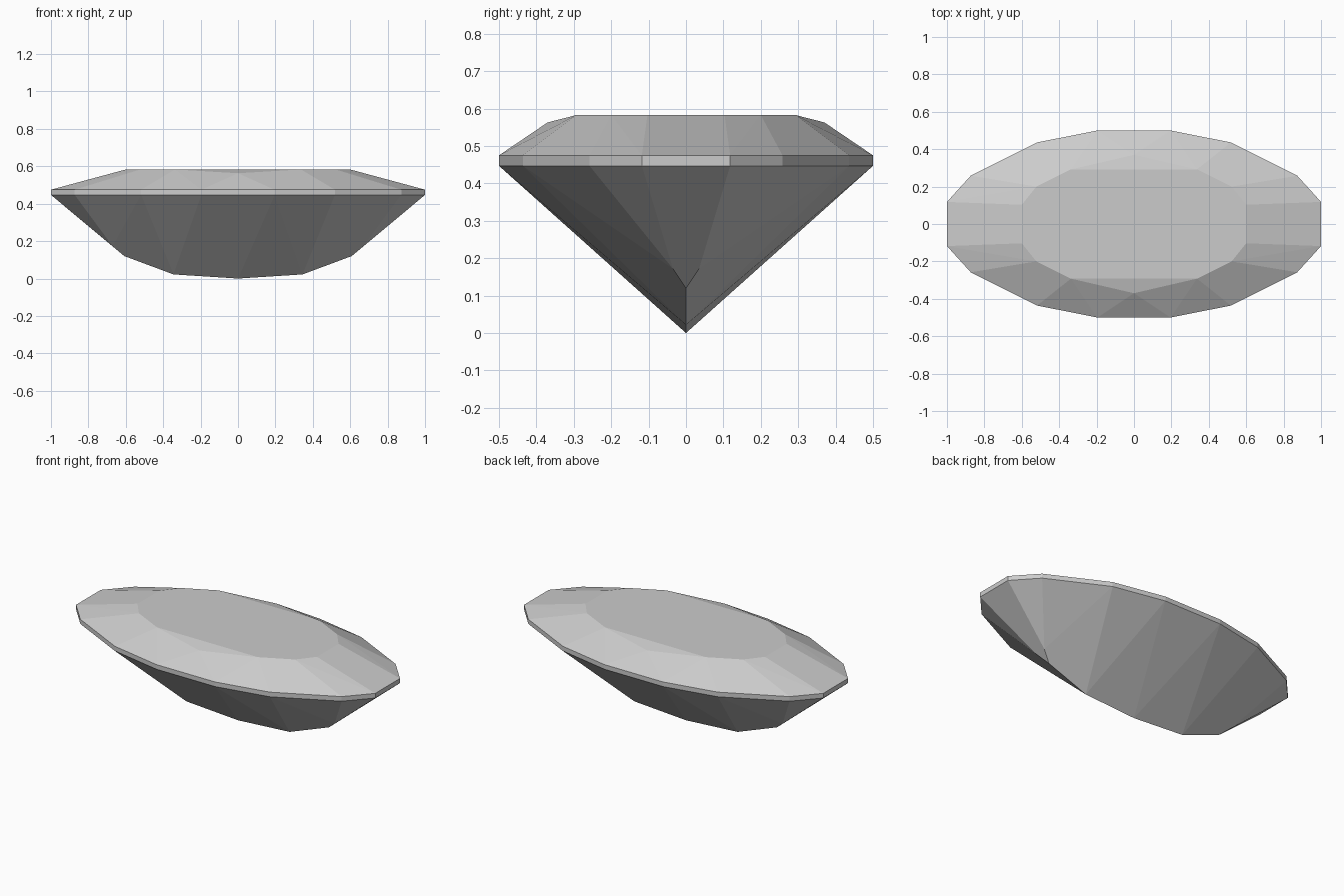
import bpy
import bmesh
import math

cube = bpy.data.objects.get("Cube")
if cube:
    bpy.data.objects.remove(cube, do_unlink=True)

# Single stone colour
stone = bpy.data.materials.new("pale_grey_stone")
stone.use_nodes = True
colour = (0.6, 0.6, 0.6, 1.0)
stone.diffuse_color = colour
stone.node_tree.nodes["Principled BSDF"].inputs["Base Color"].default_value = colour

GIRDLE_LOW, GIRDLE_HIGH, TABLE_Z = 0.447, 0.475, 0.583


def mirrored(quarter, z):
    """Repeat quarter-outline points in all four quadrants at height z."""
    return {(sx * x, sy * y, z) for x, y in quarter for sx in (1, -1) for sy in (1, -1)}


def faceted_part(name, points, open_heights):
    """Cut a convex faceted solid and leave it open where it meets its neighbour."""
    bm = bmesh.new()
    for p in sorted(points):
        bm.verts.new(p)
    result = bmesh.ops.convex_hull(bm, input=bm.verts[:])
    loose = [v for v in bm.verts if not v.link_faces]
    bmesh.ops.delete(bm, geom=loose, context='VERTS')
    bmesh.ops.recalc_face_normals(bm, faces=bm.faces[:])
    bmesh.ops.dissolve_limit(bm, angle_limit=math.radians(1.5),
                             verts=bm.verts[:], edges=bm.edges[:])
    joints = [f for f in bm.faces
              if any(all(abs(v.co.z - h) < 1e-4 for v in f.verts) for h in open_heights)]
    bmesh.ops.delete(bm, geom=joints, context='FACES')
    mesh = bpy.data.meshes.new(name)
    bm.to_mesh(mesh)
    bm.free()
    mesh.materials.append(stone)
    obj = bpy.data.objects.new(name, mesh)
    bpy.context.collection.objects.link(obj)
    return obj


# Quarter outlines of the widest rim and of the flat table
rim = [(1.0, 0.118), (0.873, 0.258), (0.518, 0.436), (0.196, 0.5)]
table = [(0.6, 0.103), (0.522, 0.2), (0.337, 0.292)]
rim_low = mirrored(rim, GIRDLE_LOW)
rim_high = mirrored(rim, GIRDLE_HIGH)

# Crown: table, star points at the middle of the long sides, upper rim
star_points = mirrored([(0.0, 0.37)], 0.563)
faceted_part("crown", rim_high | mirrored(table, TABLE_Z) | star_points, [GIRDLE_HIGH])

# Girdle: thin upright band
faceted_part("girdle", rim_low | rim_high, [GIRDLE_LOW, GIRDLE_HIGH])

# Pavilion: sides narrowing to a curved keel along the length
keel = mirrored([(0.608, 0.0)], 0.12) | mirrored([(0.345, 0.0)], 0.022) | {(0.0, 0.0, 0.0)}
keel_shoulders = mirrored([(0.67, 0.035)], 0.172)
faceted_part("pavilion", rim_low | keel | keel_shoulders, [GIRDLE_LOW])
